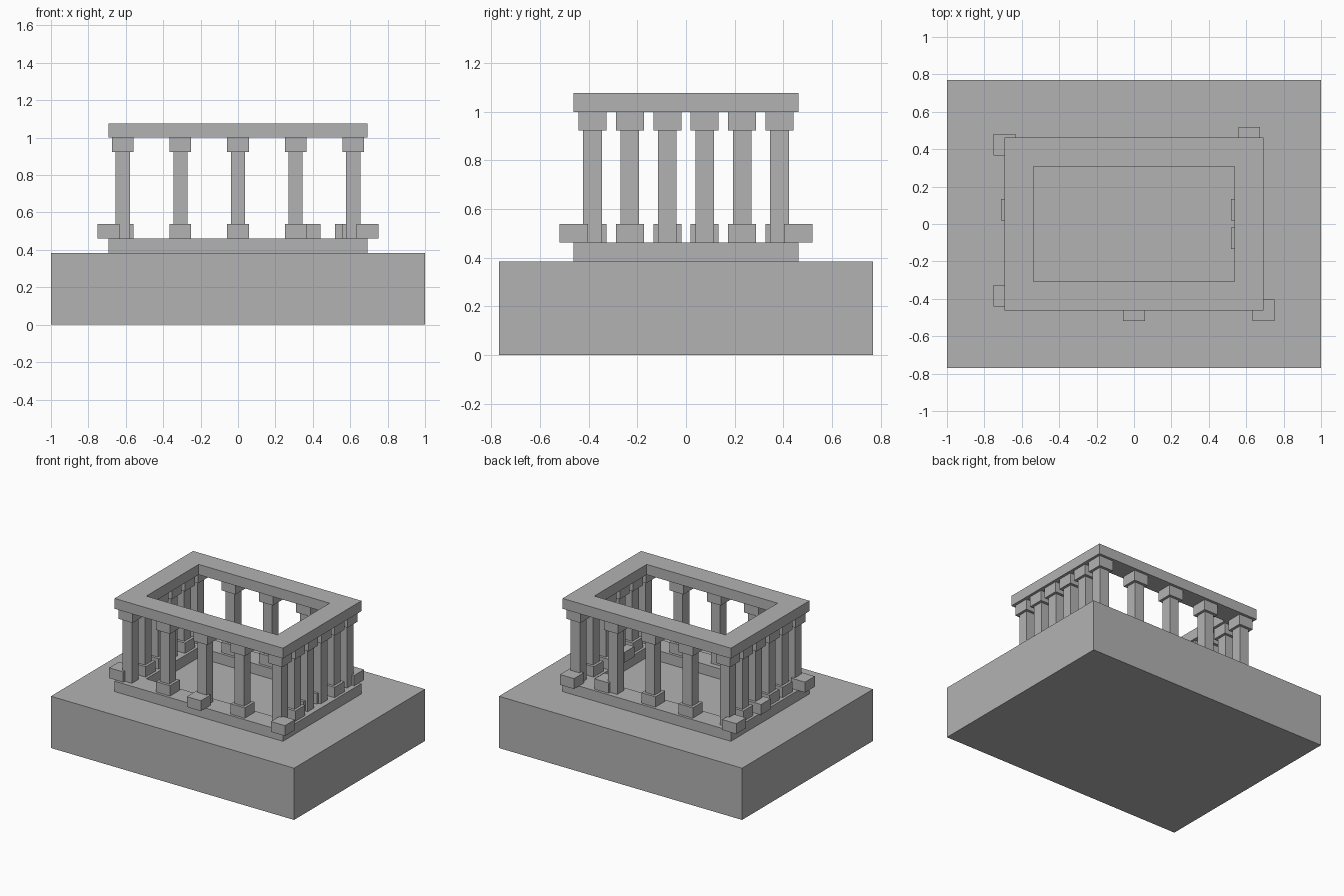
import bpy
import bmesh

if "Cube" in bpy.data.objects:
    bpy.data.objects.remove(bpy.data.objects["Cube"])

U = 1 / 13  # grid module of the whole building

stone = bpy.data.materials.new("grey stone")
stone.diffuse_color = (0.45, 0.45, 0.45, 1)
stone.use_nodes = True
stone.node_tree.nodes["Principled BSDF"].inputs["Base Color"].default_value = stone.diffuse_color


def finish(name, bm):
    mesh = bpy.data.meshes.new(name)
    bmesh.ops.recalc_face_normals(bm, faces=bm.faces)
    bm.to_mesh(mesh)
    bm.free()
    mesh.materials.append(stone)
    bpy.context.collection.objects.link(bpy.data.objects.new(name, mesh))


def box(name, x, y, half_x, half_y, z0, z1):
    """Box centred on x, y between two heights, all in modules."""
    bm = bmesh.new()
    bmesh.ops.create_cube(bm, size=2)
    for v in bm.verts:
        v.co = ((x + v.co.x * half_x) * U, (y + v.co.y * half_y) * U,
                (z1 if v.co.z > 0 else z0) * U)
    finish(name, bm)


def ring(name, outer, inner, z0, z1):
    """Rectangular frame with an open middle."""
    bm = bmesh.new()
    corners = [(-1, -1), (1, -1), (1, 1), (-1, 1)]
    loops = [[bm.verts.new((sx * h[0] * U, sy * h[1] * U, z * U)) for sx, sy in corners]
             for h, z in ((outer, z0), (outer, z1), (inner, z1), (inner, z0))]
    for a, b in zip(loops, loops[1:] + loops[:1]):
        for i in range(4):
            j = (i + 1) % 4
            bm.faces.new((a[i], a[j], b[j], b[i]))
    finish(name, bm)


# Plinth, raised step and roof beam
box("plinth", 0, 0, 13, 10, 0, 5)
ring("step_ring", (9, 6), (7, 4), 5, 6)
ring("roof_beam", (9, 6), (7, 4), 13, 14)

# Column bases knocked out of place: column position -> shift
shifts = {
    (-8, -5): (-1, 0), (0, -5): (0, -1), (8, -5): (1, -1),
    (8, -1): (-0.5, 0), (8, 1): (-0.5, 0), (8, 5): (0, 1),
    (4, 5): (1, 0), (-8, 5): (-1, 0.5), (-8, 1): (-0.5, 0),
}

# Colonnade around the perimeter
spots = [(x, y) for x in (-8, -4, 0, 4, 8) for y in (-5, -3, -1, 1, 3, 5)
         if abs(x) == 8 or abs(y) == 5]
for x, y in spots:
    dx, dy = shifts.get((x, y), (0, 0))
    box("column_shaft", x, y, 0.5, 0.5, 6, 12)
    box("column_capital", x, y, 0.75, 0.75, 12, 13)
    box("column_base", x + dx, y + dy, 0.75, 0.75, 6, 7)
